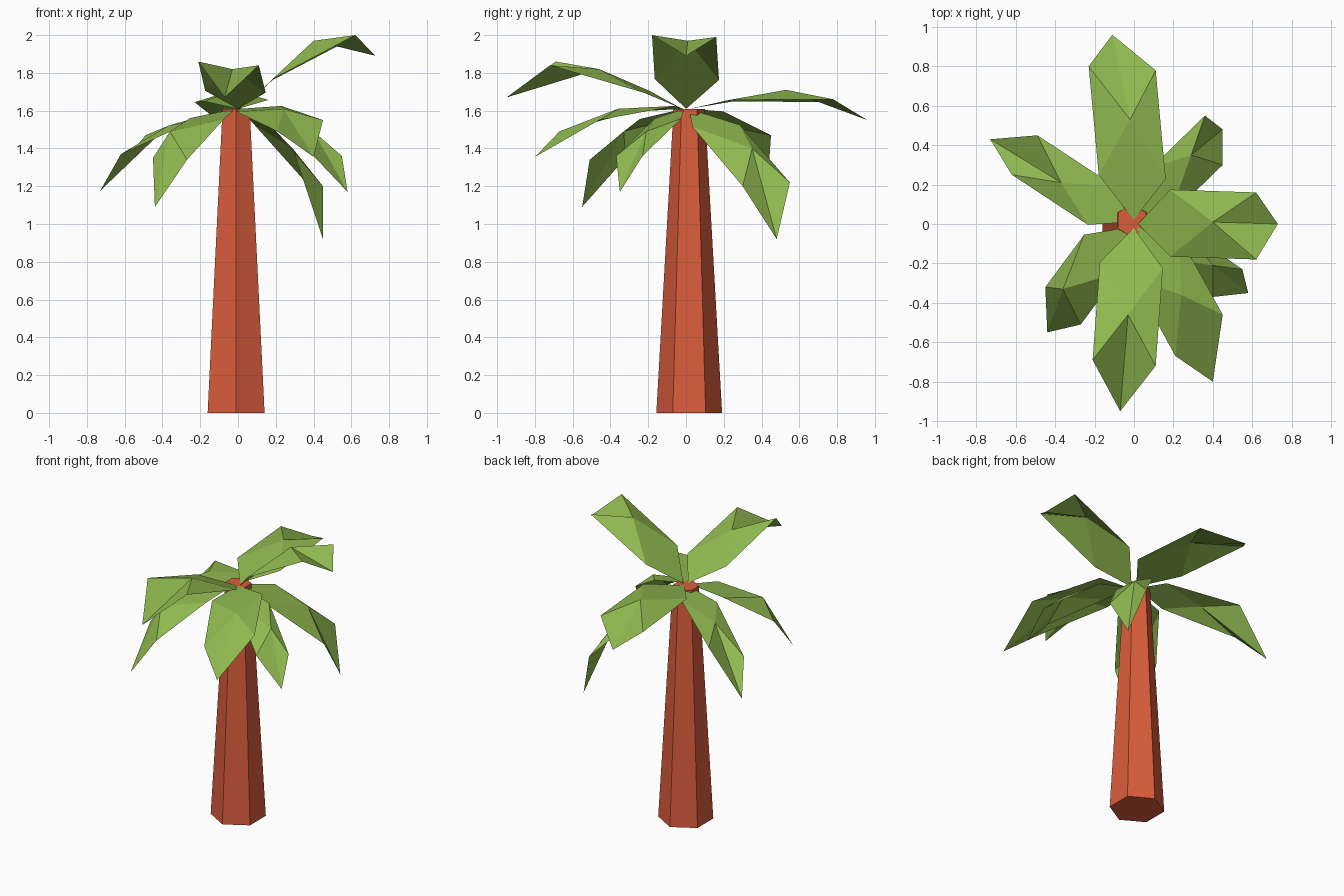
import bpy, math
from mathutils import Vector

if "Cube" in bpy.data.objects:
    bpy.data.objects.remove(bpy.data.objects["Cube"])


def material(name, color):
    m = bpy.data.materials.new(name)
    m.diffuse_color = color
    m.use_nodes = True
    m.node_tree.nodes["Principled BSDF"].inputs["Base Color"].default_value = m.diffuse_color
    return m


leaf_mat = material("leaf_green", (0.28, 0.49, 0.08, 1))
bark_mat = material("bark_orange", (0.71, 0.11, 0.045, 1))

# Tapered six-sided trunk
H = 1.61
bpy.ops.mesh.primitive_cone_add(vertices=6, radius1=0.174, radius2=0.083, depth=H,
                                location=(-0.01, 0.017, H / 2))
trunk = bpy.context.object
trunk.name = "trunk"
trunk.data.materials.append(bark_mat)


def frond(name, ridge, left, right, tip):
    """Folded palm leaf growing from the crown; its inner shoulders follow the leaf width."""
    ridge, left, right, tip = map(Vector, (ridge, left, right, tip))
    out = Vector((ridge.x, ridge.y, 0)).normalized()
    stem = Vector((0, 0, 1.61)) + out * 0.02
    base = stem.lerp(ridge, 0.43)
    half = (left - right) / 2
    half.z *= 0.5
    verts = [stem, base + half, base - half, ridge, left, right, tip]
    faces = [(0, 3, 1), (0, 2, 3), (1, 3, 4), (3, 2, 5), (3, 6, 4), (3, 5, 6)]
    me = bpy.data.meshes.new(name)
    me.from_pydata(verts, [], faces)
    me.materials.append(leaf_mat)
    bpy.context.collection.objects.link(bpy.data.objects.new(name, me))


# Crown of eight fronds: ridge, left edge, right edge, tip
frond("frond_back", (-0.02, 0.53, 1.71), (-0.23, 0.80, 1.645), (0.11, 0.78, 1.66), (-0.11, 0.96, 1.55))
frond("frond_front", (-0.03, -0.46, 1.82), (0.11, -0.72, 1.84), (-0.21, -0.69, 1.86), (-0.07, -0.95, 1.67))
frond("frond_right", (0.40, 0.01, 1.97), (0.62, 0.16, 1.99), (0.62, -0.18, 2.0), (0.73, 0.0, 1.89))
frond("frond_back_left", (-0.37, 0.21, 1.52), (-0.62, 0.25, 1.37), (-0.49, 0.45, 1.47), (-0.73, 0.43, 1.175))
frond("frond_front_left", (-0.36, -0.33, 1.49), (-0.27, -0.51, 1.34), (-0.45, -0.32, 1.35), (-0.44, -0.55, 1.09))
frond("frond_front_right", (0.24, -0.36, 1.61), (0.45, -0.46, 1.55), (0.21, -0.67, 1.49), (0.40, -0.80, 1.355))
frond("frond_low_right", (0.40, -0.21, 1.49), (0.55, -0.23, 1.36), (0.40, -0.37, 1.36), (0.58, -0.35, 1.17))
frond("frond_back_right", (0.29, 0.35, 1.40), (0.36, 0.55, 1.22), (0.45, 0.30, 1.20), (0.45, 0.48, 0.92))
